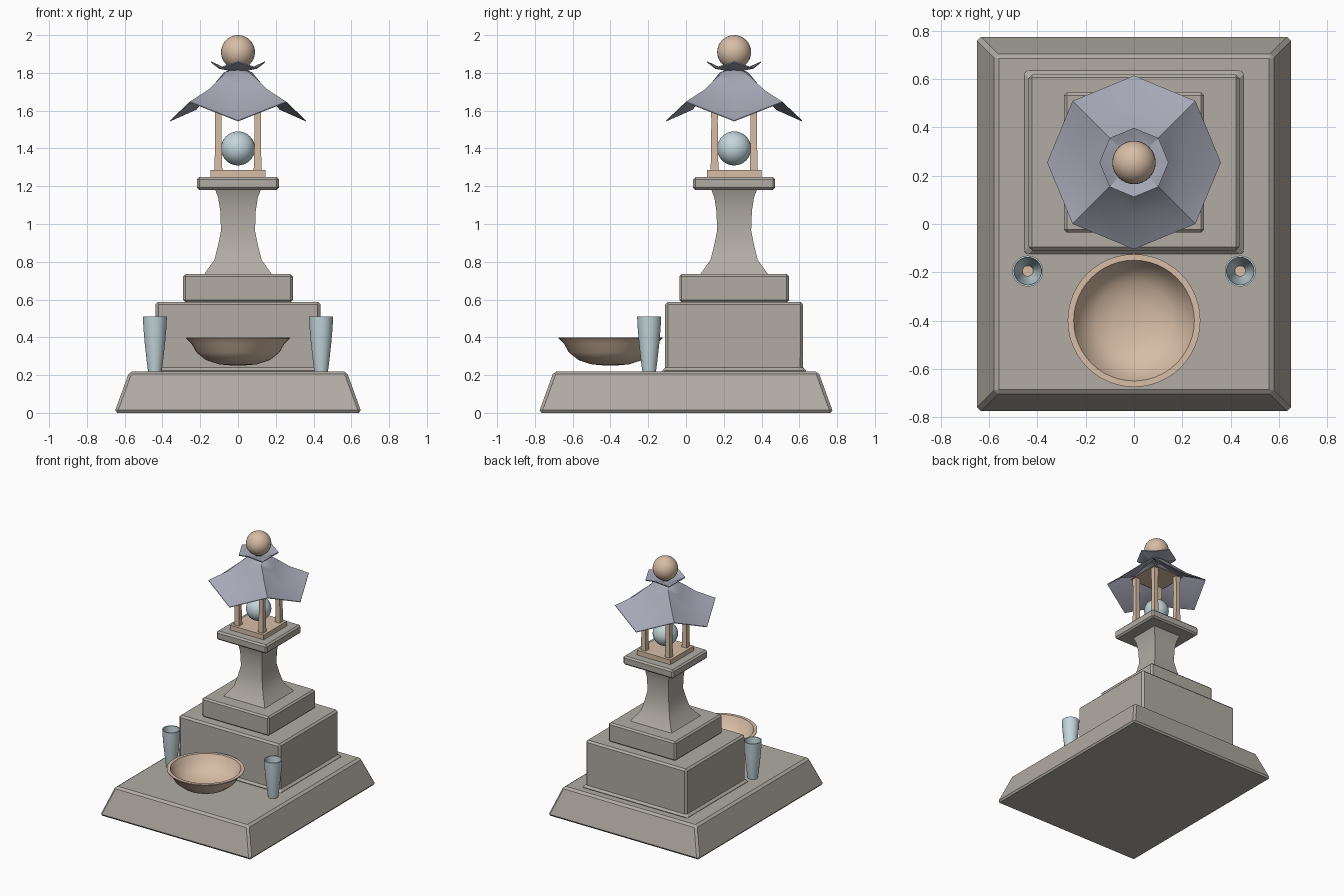
import bpy, bmesh, math

if "Cube" in bpy.data.objects:
    bpy.data.objects.remove(bpy.data.objects["Cube"])

CY = 0.255  # y of the lantern axis


def material(name, rgb):
    m = bpy.data.materials.new(name)
    m.diffuse_color = (*rgb, 1)
    m.use_nodes = True
    m.node_tree.nodes["Principled BSDF"].inputs["Base Color"].default_value = m.diffuse_color
    return m


STONE = material("grey_stone", (0.44, 0.41, 0.37))
TAN = material("tan_wood", (0.68, 0.51, 0.38))
SLATE = material("slate_roof", (0.38, 0.39, 0.47))
BLUE = material("pale_blue", (0.55, 0.67, 0.71))


def finish(name, bm, mats, bevel=0, smooth=0):
    bmesh.ops.recalc_face_normals(bm, faces=bm.faces)
    me = bpy.data.meshes.new(name)
    bm.to_mesh(me)
    bm.free()
    for m in mats:
        me.materials.append(m)
    ob = bpy.data.objects.new(name, me)
    bpy.context.collection.objects.link(ob)
    if bevel:
        mod = ob.modifiers.new("bevel", 'BEVEL')
        mod.width = bevel
        mod.segments = 1
        mod.limit_method = 'ANGLE'
        mod.angle_limit = math.radians(50)
    if smooth:
        bpy.ops.object.select_all(action='DESELECT')
        ob.select_set(True)
        bpy.context.view_layer.objects.active = ob
        bpy.ops.object.shade_smooth_by_angle(angle=math.radians(smooth))
    return ob


def bridge(bm, rings):
    for a, b in zip(rings, rings[1:]):
        n = len(a)
        for i in range(n):
            bm.faces.new((a[i], a[(i + 1) % n], b[(i + 1) % n], b[i]))


def stack(name, cx, cy, levels, mat, bevel=0.0, smooth=0):
    """Closed solid from rectangles (half x, half y, z)."""
    bm = bmesh.new()
    rings = [[bm.verts.new((cx + sx * hx, cy + sy * hy, z))
              for sx, sy in ((-1, -1), (1, -1), (1, 1), (-1, 1))] for hx, hy, z in levels]
    bridge(bm, rings)
    bm.faces.new(rings[0])
    bm.faces.new(rings[-1])
    return finish(name, bm, [mat], bevel, smooth)


def lathe(name, cx, cy, profile, mats, n=40, pick=None):
    """Turned solid; the profile starts and ends near the axis."""
    bm = bmesh.new()
    rings = [[bm.verts.new((cx + r * math.cos(2 * math.pi * i / n),
                            cy + r * math.sin(2 * math.pi * i / n), z)) for i in range(n)]
             for r, z in profile]
    bridge(bm, rings)
    bm.faces.new(rings[0])
    floor = bm.faces.new(rings[-1])
    if len(mats) > 1:
        floor.material_index = 1
    return finish(name, bm, mats, smooth=40)


def ball(name, z, r, mat):
    bm = bmesh.new()
    bmesh.ops.create_uvsphere(bm, u_segments=32, v_segments=16, radius=r)
    bmesh.ops.translate(bm, verts=bm.verts, vec=(0, CY, z))
    return finish(name, bm, [mat], smooth=40)


def octagon_sheet(name, rings_spec, thickness):
    """Eight-sided sheet: (radius, z on the axes, z on the diagonals)."""
    bm = bmesh.new()
    rings = [[bm.verts.new((r * math.cos(math.pi * i / 4), CY + r * math.sin(math.pi * i / 4),
                            zd if i % 2 else za)) for i in range(8)]
             for r, za, zd in rings_spec]
    bridge(bm, rings)
    lower = [[bm.verts.new((v.co.x, v.co.y, v.co.z - thickness)) for v in ring] for ring in rings]
    bridge(bm, lower)
    bridge(bm, [rings[0], lower[0]])
    bridge(bm, [rings[-1], lower[-1]])
    return finish(name, bm, [SLATE], smooth=35)


# Stone plinth and steps
stack("plinth", 0, 0, [(0.655, 0.78, 0), (0.575, 0.70, 0.22)], STONE, 0.015)
stack("lower_step", 0, CY, [(0.465, 0.39, 0.215), (0.437, 0.365, 0.24), (0.437, 0.365, 0.588)],
      STONE, 0.014)
stack("upper_step", 0, CY, [(0.29, 0.29, 0.585), (0.29, 0.29, 0.735)], STONE, 0.012)

# Waisted square pillar and its cap slab
stack("pillar", 0, CY, [(h, h, z) for h, z in (
    (0.18, 0.733), (0.125, 0.81), (0.105, 0.89), (0.09, 0.965), (0.094, 1.07),
    (0.105, 1.14), (0.122, 1.185))], STONE, 0, 30)
stack("pillar_cap", 0, CY, [(0.217, 0.217, 1.18), (0.217, 0.217, 1.248)], STONE, 0.012)

# Open wooden lantern chamber
stack("chamber_floor", 0, CY, [(0.145, 0.145, 1.248), (0.145, 0.145, 1.285)], TAN)
stack("chamber_ceiling", 0, CY, [(0.135, 0.135, 1.675), (0.125, 0.125, 1.69)], TAN)
for i, (sx, sy) in enumerate(((-1, -1), (1, -1), (1, 1), (-1, 1))):
    stack(f"chamber_post_{i + 1}", sx * 0.104, CY + sy * 0.104,
          [(0.021, 0.021, 1.28), (0.018, 0.018, 1.40), (0.017, 0.017, 1.55), (0.020, 0.020, 1.68)],
          TAN)
ball("light_globe", 1.40, 0.09, BLUE)

# Drooping roof, upturned collar and finial
octagon_sheet("roof", [(0.03, 1.82, 1.82), (0.075, 1.803, 1.808), (0.13, 1.735, 1.775),
                       (0.22, 1.61, 1.712), (0.36, 1.548, 1.648)], 0.005)
octagon_sheet("roof_collar", [(0.02, 1.815, 1.815), (0.07, 1.826, 1.818), (0.143, 1.861, 1.828)], 0.006)
ball("finial_ball", 1.91, 0.09, TAN)

# Offering bowl
lathe("offering_bowl", 0, -0.40, [
    (0.02, 0.25), (0.10, 0.257), (0.17, 0.28), (0.22, 0.32), (0.245, 0.365), (0.275, 0.395),
    (0.275, 0.40), (0.25, 0.40), (0.235, 0.37), (0.205, 0.325), (0.16, 0.291), (0.09, 0.268),
    (0.02, 0.262)], [TAN], 48)

# Pair of tall cups with tan floors
for side, sx in (("left", -1), ("right", 1)):
    lathe(f"{side}_cup", sx * 0.44, -0.195, [
        (0.036, 0.22), (0.043, 0.27), (0.053, 0.36), (0.060, 0.44), (0.064, 0.51),
        (0.057, 0.51), (0.052, 0.44), (0.043, 0.36), (0.030, 0.28), (0.022, 0.24)],
        [BLUE, TAN], 32)
